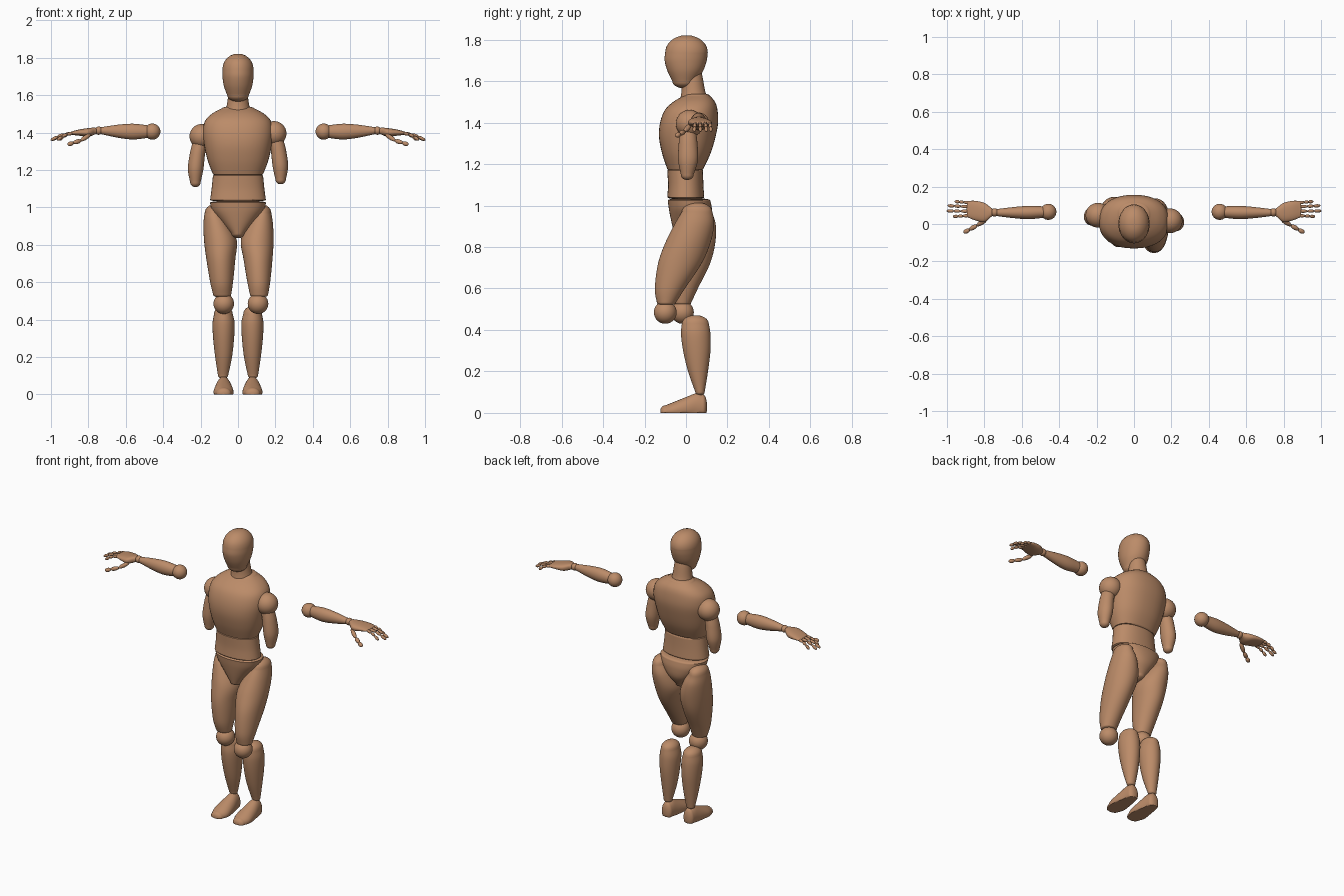
import bpy
import bmesh
import math
from mathutils import Vector

SEGMENTS = 40
STEPS = 6

cube = bpy.data.objects.get("Cube")
if cube:
    bpy.data.objects.remove(cube, do_unlink=True)

wood = bpy.data.materials.new("warm_wood")
wood.use_nodes = True
wood_colour = (0.5, 0.26, 0.14, 1)
wood.diffuse_color = wood_colour
wood.node_tree.nodes["Principled BSDF"].inputs["Base Color"].default_value = wood_colour


def finish(name, bm):
    """Turn a bmesh into a smooth wooden object."""
    bmesh.ops.recalc_face_normals(bm, faces=bm.faces)
    mesh = bpy.data.meshes.new(name)
    bm.to_mesh(mesh)
    bm.free()
    mesh.materials.append(wood)
    mesh.polygons.foreach_set("use_smooth", [True] * len(mesh.polygons))
    mesh.set_sharp_from_angle(angle=math.radians(50))
    obj = bpy.data.objects.new(name, mesh)
    bpy.context.collection.objects.link(obj)
    return obj


def smooth_rows(rows):
    """Catmull-Rom interpolation between cross-sections."""
    padded = [rows[0]] + rows + [rows[-1]]
    result = []
    for p, q, r, s in zip(padded, padded[1:], padded[2:], padded[3:]):
        for step in range(STEPS):
            t = step / STEPS
            result.append([
                b + t * ((c - a) + t * ((2 * a - 5 * b + 4 * c - d) + t * (3 * b - a - 3 * c + d))) / 2
                for a, b, c, d in zip(p, q, r, s)])
    return result + [list(rows[-1])]


def dome(row, height):
    """Rounded end made of shrinking copies of the end section."""
    pos, a0, a1, b0, b1 = row
    result = []
    for k in range(1, STEPS):
        angle = k / STEPS * math.pi / 2
        size = math.cos(angle) / 2
        a, b, da, db = (a0 + a1) / 2, (b0 + b1) / 2, (a1 - a0) * size, (b1 - b0) * size
        result.append([pos + height * math.sin(angle), a - da, a + da, b - db, b + db])
    return result


def loft(name, rows, caps, axis="z", power=2, warp=lambda v: v):
    """Skin rows of (position, low a, high a, low b, high b); short rows are centred."""
    rows = [(r[0], -r[1], *r[1:]) if len(r) == 4 else r for r in rows]
    body = smooth_rows(rows)
    body = dome(body[0], -caps[0])[::-1] + body + dome(body[-1], caps[1])
    bm = bmesh.new()
    rings = []
    for pos, a0, a1, b0, b1 in body:
        ring = []
        for i in range(SEGMENTS):
            angle = math.tau * i / SEGMENTS
            c, s = math.cos(angle), math.sin(angle)
            a = (a0 + a1 + (a1 - a0) * math.copysign(abs(c) ** (2 / power), c)) / 2
            b = (b0 + b1 + (b1 - b0) * math.copysign(abs(s) ** (2 / power), s)) / 2
            point = {"x": (pos, a, b), "y": (a, pos, b), "z": (a, b, pos)}[axis]
            ring.append(bm.verts.new(warp(Vector(point))))
        rings.append(ring)
    for low, high in zip(rings, rings[1:]):
        for i in range(SEGMENTS):
            j = (i + 1) % SEGMENTS
            bm.faces.new((low[i], low[j], high[j], high[i]))
    bm.faces.new(rings[0])
    bm.faces.new(rings[-1])
    return finish(name, bm)


def ball(name, centre, radius):
    bm = bmesh.new()
    bmesh.ops.create_uvsphere(bm, u_segments=32, v_segments=20, radius=radius)
    bmesh.ops.translate(bm, verts=bm.verts, vec=centre)
    finish(name, bm)


def finger_chain(name, points, radius, warp):
    """Finger of overlapping ellipsoid segments."""
    bm = bmesh.new()
    for p, q in zip(points, points[1:]):
        p, q = warp(Vector(p)), warp(Vector(q))
        verts = bmesh.ops.create_uvsphere(bm, u_segments=14, v_segments=10, radius=1)["verts"]
        turn = (q - p).to_track_quat("Z", "Y")
        length = (q - p).length * 0.54
        for v in verts:
            v.co = turn @ Vector((v.co.x * radius, v.co.y * radius, v.co.z * length)) + (p + q) / 2
    finish(name, bm)


# Head, neck and trunk
loft("head", [(1.6, .058, -.066, .05), (1.65, .076, -.09, .083),
              (1.7, .083, -.103, .1), (1.74, .083, -.1, .105)], (.035, .082))
loft("neck", [(1.5, .072, -.03, .112), (1.55, .059, -.022, .093),
              (1.62, .05, -.02, .08), (1.66, .045, -.02, .07)], (.01, .01))
loft("chest", [(1.175, .133, -.09, .082), (1.25, .162, -.115, .118),
               (1.33, .18, -.13, .142), (1.4, .188, -.125, .155), (1.46, .177, -.102, .152),
               (1.5, .14, -.062, .14), (1.53, .085, -.01, .115)], (.003, .012), power=2.3)
loft("waist", [(1.04, .149, -.09, .088), (1.1, .141, -.087, .084),
               (1.17, .134, -.09, .082)], (.012, .01), power=2.2)
loft("pelvis", [(.86, .04, -.055, .08), (.92, .092, -.07, .118), (.98, .137, -.082, .125),
                (1.025, .15, -.088, .117)], (.025, .012), power=2.2)

# Limbs; the left leg steps slightly forward
for label, side in (("left", 1), ("right", -1)):
    back = side < 0

    def mirrored(v):
        return Vector((v.x * side, v.y, v.z))

    def thigh_pose(v):
        bend = max(0, (.95 - v.z) / .45) if back else 0
        return Vector(((v.x - .03 * bend) * side, v.y + .08 * bend, v.z))

    def arm_pose(v):
        return Vector((v.x * side, v.y + .03 * back, v.z - .015 * back))

    def foot_pose(v):
        return Vector(((v.x + .077) * side, v.y, max(v.z, 0)))

    loft(label + "_thigh",
         [(.53, .065, .16, -.14, -.05), (.6, .05, .172, -.15, -.005),
          (.72, .03, .184, -.135, .075), (.82, .015, .19, -.1, .118),
          (.91, .045, .187, -.055, .136), (.97, .08, .178, -.02, .127)],
         (.012, .045), warp=thigh_pose)
    ball(label + "_knee", thigh_pose(Vector((.107, -.1, .485))), .055)
    loft(label + "_calf",
         [(.1, .053, .107, .045, .09), (.2, .032, .122, .01, .106),
          (.3, .021, .133, -.014, .118), (.38, .018, .136, -.024, .118),
          (.43, .028, .128, -.02, .11)],
         (.015, .042), warp=mirrored)
    loft(label + "_foot",
         [(-.1, .04, -.025, .036), (-.06, .053, -.03, .052), (0, .049, -.035, .076),
          (.05, .04, -.035, .095), (.08, .035, -.03, .09)],
         (.025, .022), axis="y", warp=foot_pose)

    ball(label + "_shoulder", arm_pose(Vector((.193, .017, 1.395))), .066)
    loft(label + "_upper_arm",
         [(1.15, .2, .256, -.025, .037), (1.22, .185, .268, -.038, .058),
          (1.3, .176, .258, -.035, .055), (1.35, .165, .246, -.03, .05)],
         (.027, .02), warp=arm_pose)

    # Forearm and hand stretched out sideways
    ball(label + "_elbow", mirrored(Vector((.458, .065, 1.405))), .043)
    loft(label + "_forearm",
         [(.48, .034, .094, 1.372, 1.438), (.56, .026, .097, 1.363, 1.447),
          (.64, .031, .091, 1.372, 1.442), (.73, .042, .08, 1.391, 1.429)],
         (.01, .008), axis="x", warp=mirrored)
    ball(label + "_wrist", mirrored(Vector((.745, .062, 1.41))), .022)
    loft(label + "_palm",
         [(.765, .037, .087, 1.39, 1.427), (.8, .01, .113, 1.378, 1.424),
          (.85, .02, .124, 1.383, 1.416), (.885, .034, .123, 1.387, 1.407)],
         (.012, .01), axis="x", power=2.4, warp=mirrored)
    fingers = {"index": (.045, .967, .04), "middle": (.068, 1, .07),
               "ring": (.092, .995, .098), "little": (.114, .957, .12)}
    for finger, (base_y, tip_x, tip_y) in fingers.items():
        path = [(.88 + (tip_x - .88) * t, base_y + (tip_y - base_y) * t, 1.397 - .038 * t * t)
                for t in (0, .4, .7, 1)]
        finger_chain(f"{label}_{finger}_finger", path, .009, mirrored)
    finger_chain(label + "_thumb",
                 [(.79, .022, 1.39), (.84, -.008, 1.357), (.88, -.03, 1.345), (.91, -.046, 1.336)],
                 .0125, mirrored)
